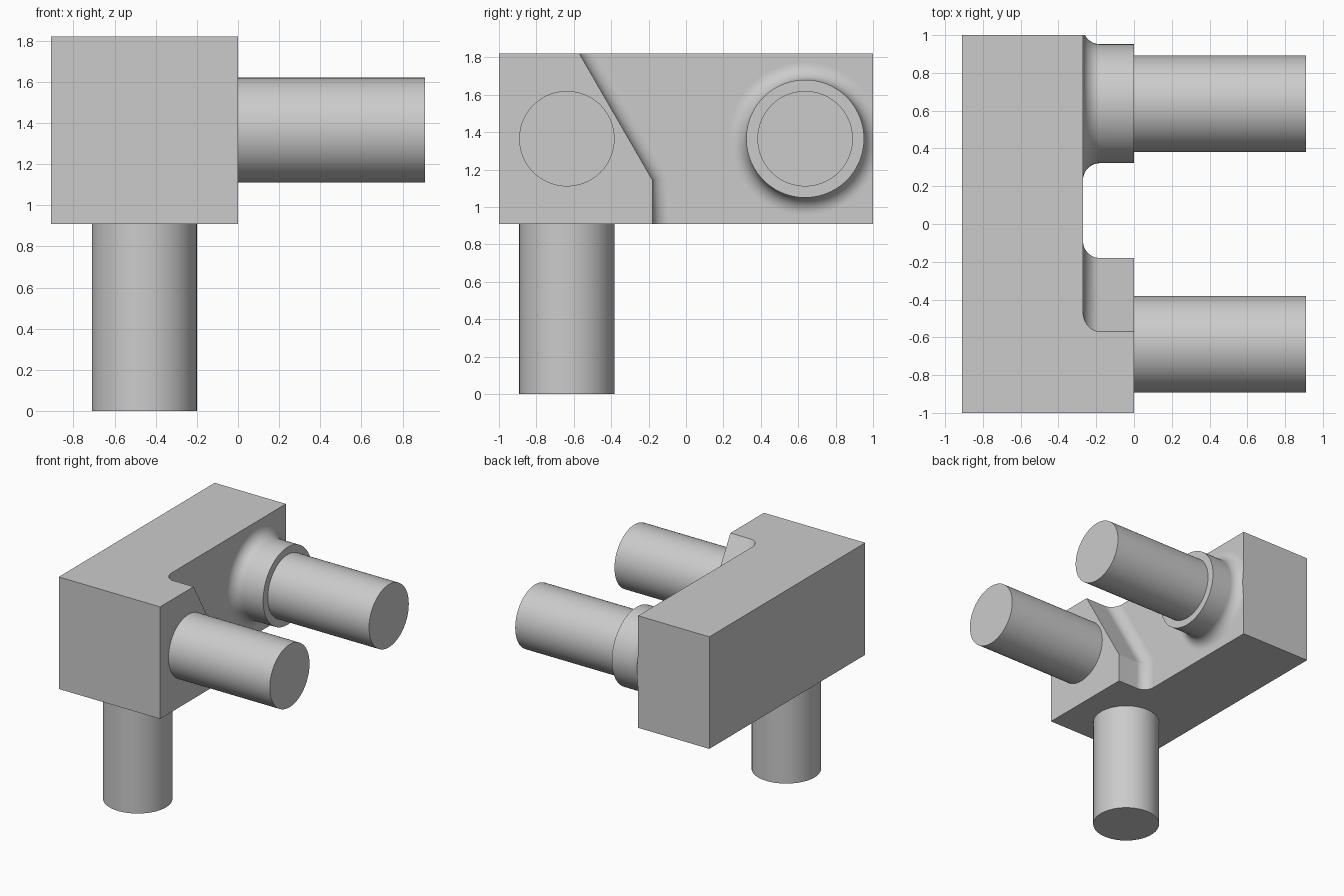
import bpy, bmesh, math
from mathutils import Matrix, Vector

cube = bpy.data.objects.get("Cube")
if cube:
    bpy.data.objects.remove(cube, do_unlink=True)

grey = bpy.data.materials.new("plain_grey")
grey.use_nodes = True
grey.diffuse_color = (0.6, 0.6, 0.6, 1)
grey.node_tree.nodes["Principled BSDF"].inputs["Base Color"].default_value = (0.6, 0.6, 0.6, 1)

BACK, WALL, FACE, END = -0.91, -0.27, 0.0, 0.91   # depths along x
LOW, HIGH = 0.91, 1.82                            # body bottom and top
PEG_Y, PEG_Z, PEG_R = 0.637, 1.365, 0.255
BOSS_R, FILLET, STEPS = 0.315, 0.09, 12


def finish(name, bm):
    mesh = bpy.data.meshes.new(name)
    bm.to_mesh(mesh)
    bm.free()
    obj = bpy.data.objects.new(name, mesh)
    bpy.context.collection.objects.link(obj)
    mesh.materials.append(grey)
    bpy.ops.object.select_all(action='DESELECT')
    obj.select_set(True)
    bpy.context.view_layer.objects.active = obj
    bpy.ops.object.shade_smooth_by_angle(angle=math.radians(25))
    weighted = obj.modifiers.new("weighted_normals", 'WEIGHTED_NORMAL')
    weighted.keep_sharp = True
    return obj


def fillet_points():
    """Depth and outward offset along the concave fillet, from the wall out."""
    for i in range(STEPS + 1):
        a = math.pi / 2 * i / STEPS
        yield WALL + FILLET * (1 - math.cos(a)), FILLET * (1 - math.sin(a))


def peg(name, start, end):
    start, end = Vector(start), Vector(end)
    axis = end - start
    bm = bmesh.new()
    turn = axis.to_track_quat('Z', 'Y').to_matrix().to_4x4()
    bmesh.ops.create_cone(bm, cap_ends=True, segments=96, radius1=PEG_R, radius2=PEG_R,
                          depth=axis.length,
                          matrix=Matrix.Translation((start + end) / 2) @ turn)
    return finish(name, bm)


# Body: a long slab lofted into a front block with a slanted, filleted side
def section(bm, x, y_low, z_bend, y_high):
    pts = [(-1, LOW), (y_low, LOW), (y_low, z_bend), (y_high, HIGH), (-1, HIGH)]
    return [bm.verts.new((x, y, z)) for y, z in pts]


bm = bmesh.new()
slant = math.radians(30)
rings = [section(bm, BACK, 1, 1.145, 1), section(bm, WALL, 1, 1.145, 1)]
for x, d in list(fillet_points()) + [(FACE, 0)]:
    rings.append(section(bm, x, -0.18 + d,
                         1.145 + d * (1 - math.cos(slant)) / math.sin(slant),
                         -0.57 + d / math.cos(slant)))
for k, (a, b) in enumerate(zip(rings, rings[1:])):
    # the step at the wall only needs its two upright faces
    for i in ((1, 2) if k == 1 else range(5)):
        j = (i + 1) % 5
        bm.faces.new((a[i], a[j], b[j], b[i]))
bm.faces.new(rings[0][::-1])
bm.faces.new(rings[-1])
bmesh.ops.remove_doubles(bm, verts=bm.verts[:], dist=1e-5)
finish("body", bm)

# Boss: turned collar with a flared foot, trimmed flush with the body's back
bm = bmesh.new()
profile = [(WALL - 0.005, 0), (WALL - 0.005, BOSS_R + FILLET)]
profile += [(x, BOSS_R + d) for x, d in fillet_points()]
profile += [(FACE, BOSS_R), (FACE, 0)]
verts = [bm.verts.new((x, PEG_Y, PEG_Z + r)) for x, r in profile]
edges = [bm.edges.new(pair) for pair in zip(verts, verts[1:])]
bmesh.ops.spin(bm, geom=verts + edges, cent=(0, PEG_Y, PEG_Z), axis=(1, 0, 0),
               angle=math.tau, steps=96, use_duplicate=False)
bmesh.ops.remove_doubles(bm, verts=bm.verts[:], dist=1e-5)
cut = bmesh.ops.bisect_plane(bm, geom=bm.verts[:] + bm.edges[:] + bm.faces[:],
                             plane_co=(0, 1, 0), plane_no=(0, 1, 0), clear_outer=True)
rim = [e for e in cut["geom_cut"] if isinstance(e, bmesh.types.BMEdge)]
bmesh.ops.holes_fill(bm, edges=rim)
bmesh.ops.recalc_face_normals(bm, faces=bm.faces[:])
finish("boss", bm)

# Pegs: two pointing sideways and one pointing down
for name, y in (("front_peg", -PEG_Y), ("back_peg", PEG_Y)):
    peg(name, (FACE - 0.02, y, PEG_Z), (END, y, PEG_Z))
peg("lower_peg", (BACK / 2, -PEG_Y, 0), (BACK / 2, -PEG_Y, LOW + 0.02))
